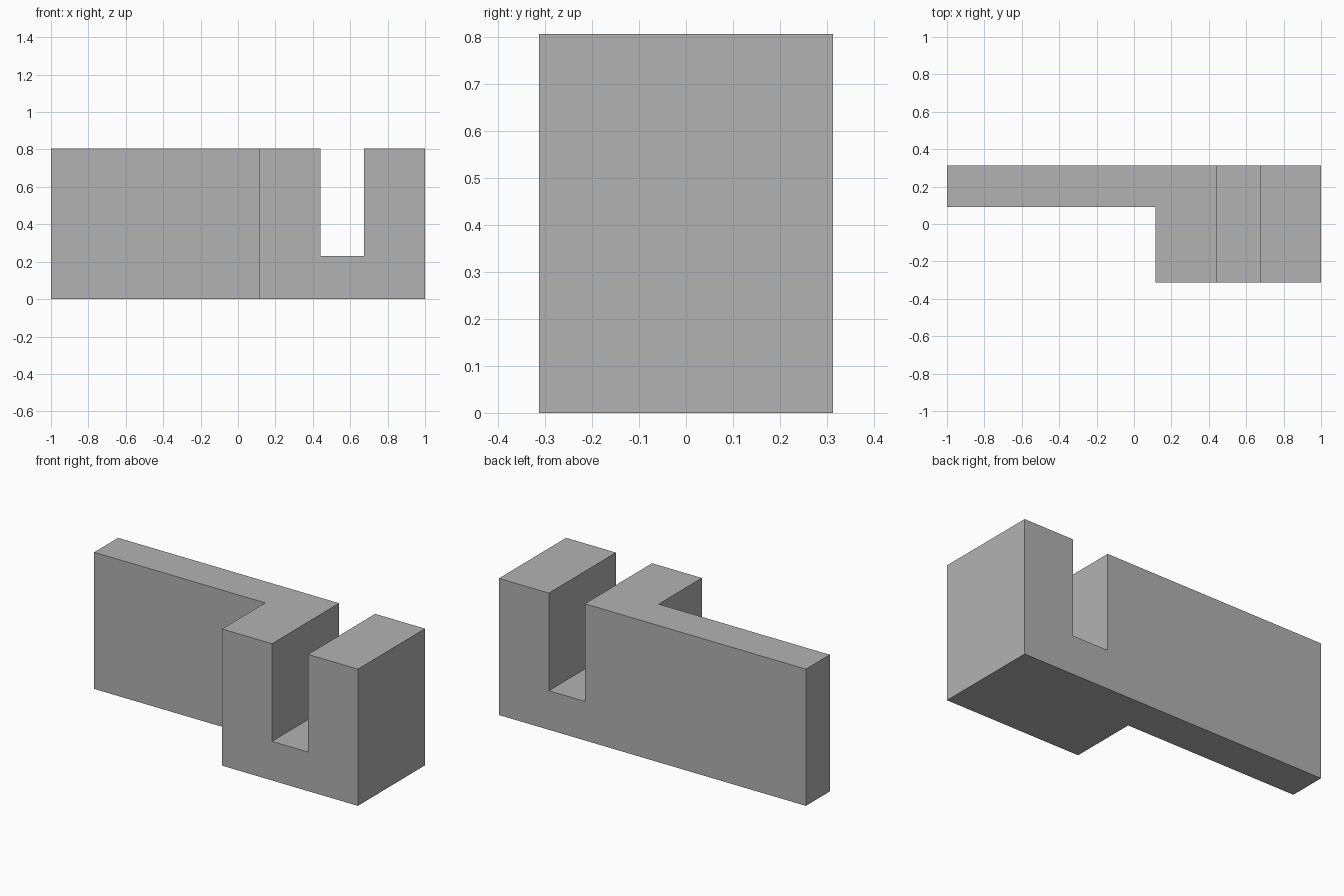
import bpy
import bmesh

default = bpy.data.objects.get("Cube")
if default:
    bpy.data.objects.remove(default, do_unlink=True)

HEIGHT = 0.805
DEPTH = 0.3125  # half depth


def make_material(name, colour):
    mat = bpy.data.materials.new(name)
    mat.use_nodes = True
    mat.diffuse_color = colour
    for node in mat.node_tree.nodes:
        if node.type == 'BSDF_PRINCIPLED':
            node.inputs["Base Color"].default_value = colour
    return mat


def extrude_plan(name, outline, z0, z1, mat):
    """Extrude a plan outline (x, y) from z0 up to z1."""
    bm = bmesh.new()
    base = bm.faces.new([bm.verts.new((x, y, z0)) for x, y in outline])
    result = bmesh.ops.extrude_face_region(bm, geom=[base])
    top = [v for v in result["geom"] if isinstance(v, bmesh.types.BMVert)]
    bmesh.ops.translate(bm, verts=top, vec=(0, 0, z1 - z0))
    if base.is_valid and len([f for f in bm.faces if len(f.verts) == len(outline)]) < 2:
        bm.faces.new(base.verts)
    bmesh.ops.recalc_face_normals(bm, faces=bm.faces)
    mesh = bpy.data.meshes.new(name)
    bm.to_mesh(mesh)
    bm.free()
    mesh.materials.append(mat)
    obj = bpy.data.objects.new(name, mesh)
    bpy.context.collection.objects.link(obj)
    return obj


grey = make_material("plain grey", (0.448, 0.448, 0.448, 1))

# Thin arm at the back joined to a deep block
bracket = extrude_plan("slotted_bracket", [
    (-1, DEPTH), (-1, 0.09), (0.115, 0.09),
    (0.115, -DEPTH), (1, -DEPTH), (1, DEPTH)], 0, HEIGHT, grey)

# Open slot running front to back through the block
cutter = extrude_plan("slot_cutter", [
    (0.44, -0.5), (0.675, -0.5), (0.675, 0.5), (0.44, 0.5)], 0.23, 1.0, grey)
cutter.hide_render = True

slot = bracket.modifiers.new("slot", 'BOOLEAN')
slot.operation = 'DIFFERENCE'
slot.solver = 'EXACT'
slot.object = cutter

# Apply the cut and discard the cutter
bpy.context.view_layer.objects.active = bracket
bracket.select_set(True)
bpy.ops.object.modifier_apply(modifier=slot.name)
bpy.data.objects.remove(cutter, do_unlink=True)
